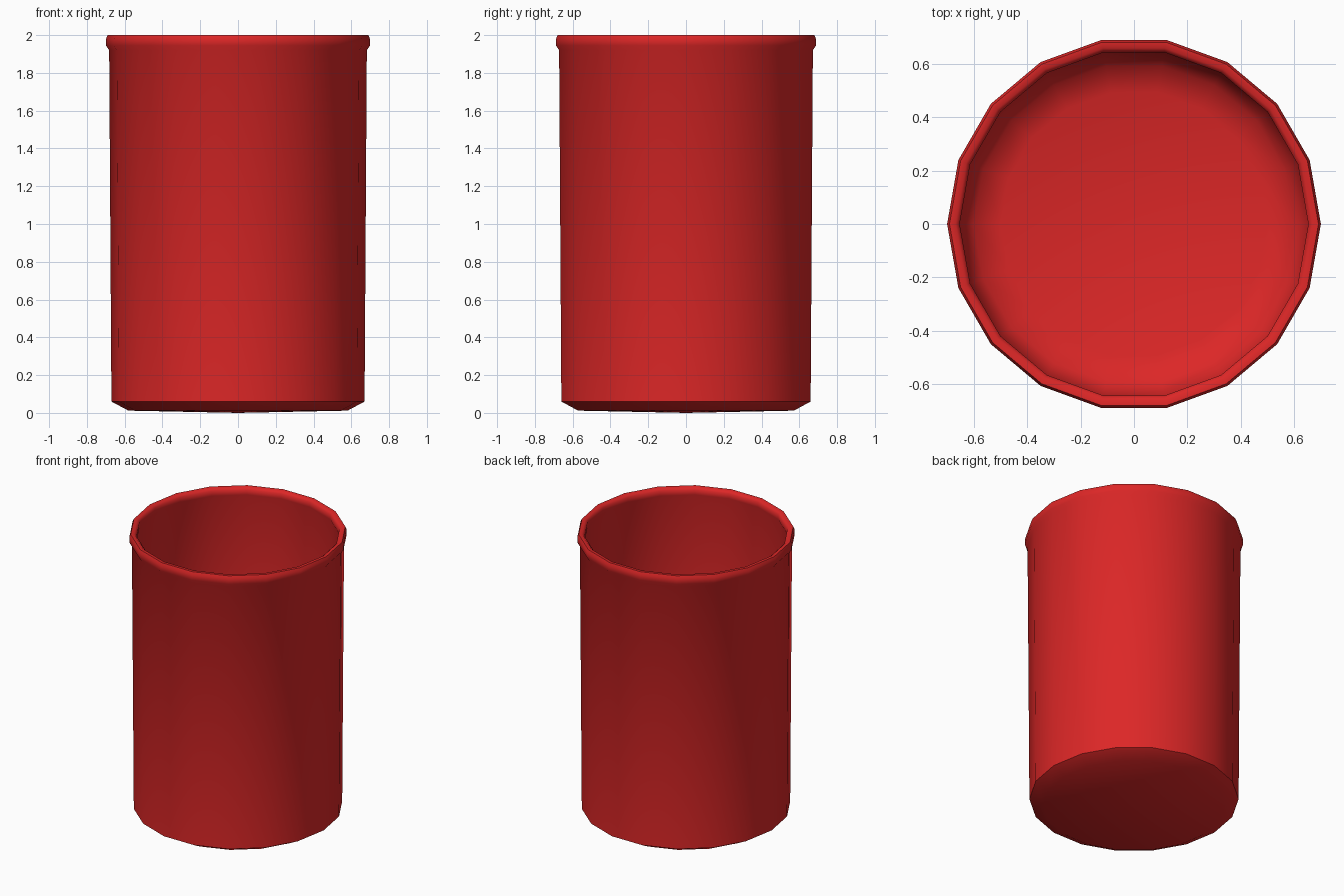
import bpy
import bmesh
import math

cube = bpy.data.objects.get("Cube")
if cube:
    bpy.data.objects.remove(cube, do_unlink=True)

SIDES = 18

# Single flat colour
red = bpy.data.materials.new("red")
red.use_nodes = True
colour = (0.72, 0.02, 0.02, 1)
red.diffuse_color = colour
red.node_tree.nodes["Principled BSDF"].inputs["Base Color"].default_value = colour

# Cross-section sections as (radius, height)
underside = [(0, 0), (0.58, 0.012)]
outer_wall = [(0.67, 0.06), (0.682, 1.92)]
rim = [(0.699, 1.945), (0.699, 1.98), (0.69, 2), (0.668, 2), (0.652, 1.985), (0.652, 1.95)]
inner_wall = [(0.662, 1.92), (0.65, 0.16)]
floor = [(0.6, 0.08), (0.5, 0.045), (0, 0.03)]


def lathe(name, profile, material):
    """Revolve a profile around z into a closed faceted solid."""
    bm = bmesh.new()
    verts = [bm.verts.new((r, 0, z)) for r, z in profile]
    edges = [bm.edges.new(pair) for pair in zip(verts, verts[1:])]
    bmesh.ops.spin(bm, geom=verts + edges, cent=(0, 0, 0), axis=(0, 0, 1),
                   angle=math.tau, steps=SIDES, use_merge=False)
    bmesh.ops.remove_doubles(bm, verts=bm.verts, dist=0.0005)
    bmesh.ops.recalc_face_normals(bm, faces=bm.faces)
    mesh = bpy.data.meshes.new(name)
    bm.to_mesh(mesh)
    bm.free()
    mesh.materials.append(material)
    obj = bpy.data.objects.new(name, mesh)
    bpy.context.collection.objects.link(obj)
    return obj


# Open cup with a rolled rim
cup = lathe("cup", underside + outer_wall + rim + inner_wall + floor, red)
bpy.ops.object.select_all(action="DESELECT")
cup.select_set(True)
bpy.context.view_layer.objects.active = cup
bpy.ops.object.shade_smooth_by_angle(angle=math.radians(50))
